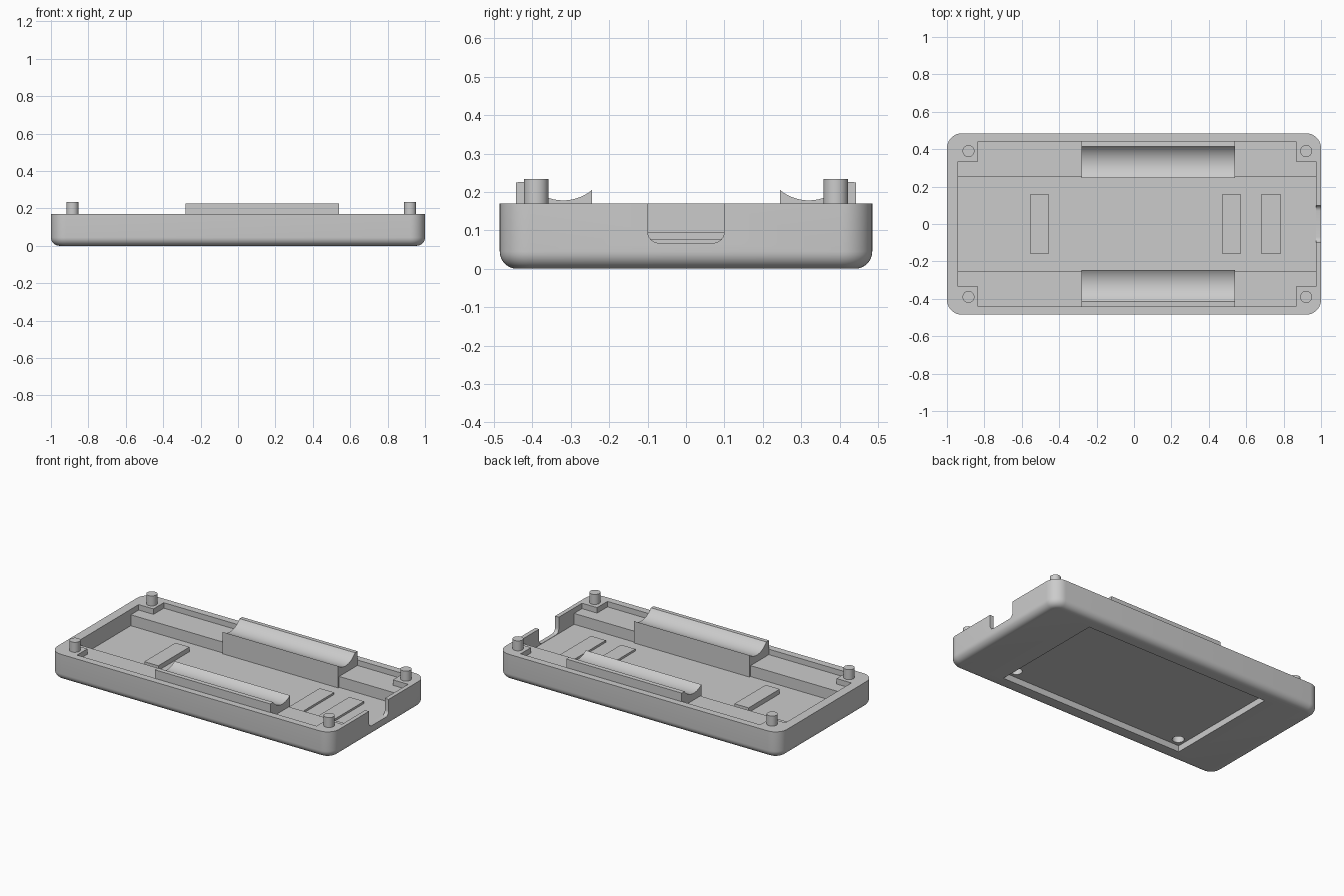
import bpy, bmesh, math

if "Cube" in bpy.data.objects:
    bpy.data.objects.remove(bpy.data.objects["Cube"])

grey = bpy.data.materials.new("light_grey")
grey.diffuse_color = (0.6, 0.6, 0.6, 1)
grey.use_nodes = True
grey.node_tree.nodes["Principled BSDF"].inputs["Base Color"].default_value = grey.diffuse_color

RIM, FLOOR, LEDGE = 0.17, 0.065, 0.135


def finish(name, bm):
    bmesh.ops.recalc_face_normals(bm, faces=bm.faces[:])
    mesh = bpy.data.meshes.new(name)
    bm.to_mesh(mesh)
    bm.free()
    mesh.materials.append(grey)
    ob = bpy.data.objects.new(name, mesh)
    bpy.context.collection.objects.link(ob)
    return ob


def loft(name, rings):
    """Skin a stack of equal-length point rings and cap both ends."""
    bm = bmesh.new()
    rows = [[bm.verts.new(p) for p in ring] for ring in rings]
    n = len(rows[0])
    for a, b in zip(rows, rows[1:]):
        for i in range(n):
            j = (i + 1) % n
            bm.faces.new((a[i], a[j], b[j], b[i]))
    bm.faces.new(rows[0])
    bm.faces.new(rows[-1])
    return finish(name, bm)


def prism_x(name, profile, x0, x1):
    return loft(name, [[(x, y, z) for y, z in profile] for x in (x0, x1)])


def box(name, x0, x1, y0, y1, z0, z1):
    return prism_x(name, [(y0, z0), (y1, z0), (y1, z1), (y0, z1)], x0, x1)


def cylinder(name, x, y, r, z0, z1, n=32):
    ring = [(x + r * math.cos(2 * math.pi * i / n), y + r * math.sin(2 * math.pi * i / n))
            for i in range(n)]
    return loft(name, [[(px, py, z) for px, py in ring] for z in (z0, z1)])


def arc(cx, cy, r, a0, a1, n=10):
    pts = []
    for i in range(n + 1):
        a = math.radians(a0 + (a1 - a0) * i / n)
        pts.append((cx + r * math.cos(a), cy + r * math.sin(a)))
    return pts


def rounded_rect(hx, hy, r, z):
    pts = []
    for sx, sy, a in ((1, 1, 0), (-1, 1, 90), (-1, -1, 180), (1, -1, 270)):
        pts += arc(sx * (hx - r), sy * (hy - r), r, a, a + 90)
    return [(x, y, z) for x, y in pts]


def smooth(ob):
    bpy.ops.object.select_all(action='DESELECT')
    ob.select_set(True)
    bpy.context.view_layer.objects.active = ob
    bpy.ops.object.shade_smooth_by_angle(angle=math.radians(30))


def cut(target, cutter):
    mod = target.modifiers.new("cut", 'BOOLEAN')
    mod.operation = 'DIFFERENCE'
    mod.solver = 'EXACT'
    mod.object = cutter
    bpy.context.view_layer.objects.active = target
    bpy.ops.object.modifier_apply(modifier=mod.name)
    bpy.data.objects.remove(cutter)


# Tray body: rounded rectangle with a filleted bottom edge
fillet = 0.045
rings = []
for i in range(9):
    a = math.pi / 2 * i / 8
    d = fillet * (1 - math.sin(a))
    rings.append(rounded_rect(1 - d, 0.485 - d, 0.08 - d, fillet * (1 - math.cos(a))))
rings.append(rounded_rect(1, 0.485, 0.08, RIM))
body = loft("tray_body", rings)

# Deep central channel with a shallow shelf on both sides
channel = [(-0.255, FLOOR), (0.255, FLOOR), (0.255, LEDGE), (0.335, LEDGE),
           (0.335, 0.3), (-0.335, 0.3), (-0.335, LEDGE), (-0.255, LEDGE)]
cut(body, prism_x("channel_cutter", channel, -0.94, 0.973))

# Shelf widened between the corner blocks
for s in (-1, 1):
    y0, y1 = sorted((s * 0.30, s * 0.44))
    cut(body, box("shelf_cutter", -0.835, 0.866, y0, y1, LEDGE, 0.3))

# Port notch in the right wall
notch = (arc(-0.07, 0.097, 0.03, 180, 270, 6) + arc(0.07, 0.097, 0.03, 270, 360, 6)
         + [(0.1, 0.3), (-0.1, 0.3)])
cut(body, prism_x("notch_cutter", notch, 0.95, 1.1))

# Underside recess with two blind holes
cut(body, box("recess_cutter", -0.66, 0.66, -0.385, 0.385, -0.1, 0.04))
for x in (-0.61, 0.61):
    cut(body, cylinder("hole_cutter", x, -0.33, 0.035, 0.02, 0.08))
smooth(body)

# Locating pins on the corners
for x in (-0.885, 0.92):
    for y in (-0.39, 0.39):
        smooth(cylinder("corner_pin", x, y, 0.032, RIM - 0.002, 0.234))

# Concave cradles along both long sides
for s in (-1, 1):
    r, cy, cz = 0.118, 0.32, 0.296
    a0 = -90 - math.degrees(math.asin(0.075 / r))
    a1 = -90 + math.degrees(math.asin(0.095 / r))
    profile = [(0.245, FLOOR - 0.002)] + arc(cy, cz, r, a0, a1, 16)
    profile += [(0.443, 0.225), (0.443, FLOOR - 0.002)]
    smooth(prism_x("cradle", [(s * y, z) for y, z in profile], -0.28, 0.54))

# Raised pads on the floor
for x0, x1, top in ((-0.555, -0.455, 0.095), (0.47, 0.572, 0.078), (0.68, 0.785, 0.078)):
    box("floor_pad", x0, x1, -0.158, 0.158, FLOOR - 0.002, top)
